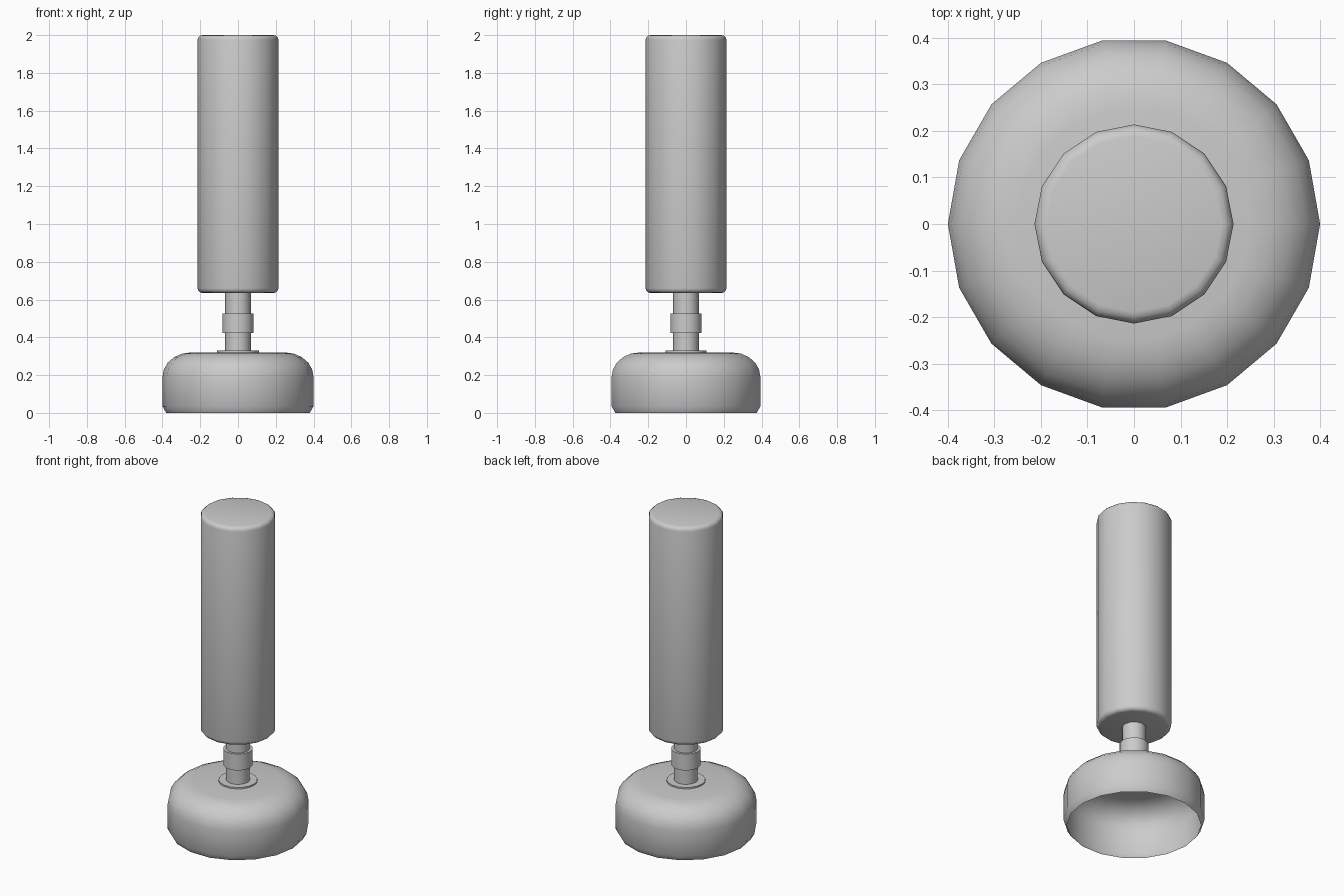
import bpy, bmesh
from math import sin, cos, pi, radians

cube = bpy.data.objects.get("Cube")
if cube:
    bpy.data.objects.remove(cube, do_unlink=True)

grey = bpy.data.materials.new("plain grey")
grey.use_nodes = True
grey.diffuse_color = (0.6, 0.6, 0.6, 1)
grey.node_tree.nodes["Principled BSDF"].inputs["Base Color"].default_value = (0.6, 0.6, 0.6, 1)


def lathe(name, profile, sides, angle, cap_bottom=True):
    """Turn a bottom-to-top (radius, height) profile around z."""
    bm = bmesh.new()
    rings = [[bm.verts.new((r * cos(2 * pi * i / sides), r * sin(2 * pi * i / sides), z))
              for i in range(sides)] for r, z in profile]
    for low, high in zip(rings, rings[1:]):
        for i in range(sides):
            j = (i + 1) % sides
            bm.faces.new((low[i], low[j], high[j], high[i]))
    bm.faces.new(rings[-1])
    if cap_bottom:
        bm.faces.new(rings[0][::-1])
    mesh = bpy.data.meshes.new(name)
    bm.to_mesh(mesh)
    bm.free()
    mesh.materials.append(grey)
    obj = bpy.data.objects.new(name, mesh)
    bpy.context.collection.objects.link(obj)
    bpy.ops.object.select_all(action="DESELECT")
    obj.select_set(True)
    bpy.context.view_layer.objects.active = obj
    bpy.ops.object.shade_smooth_by_angle(angle=radians(angle))
    return obj


def arc(r, z, width, height, start, end, steps):
    """Points of an elliptical corner, angles in degrees."""
    angles = [radians(start + (end - start) * k / steps) for k in range(steps + 1)]
    return [(r + width * cos(a), z + height * sin(a)) for a in angles]


# Hollow domed base, open underneath
lathe("base", [(0.38, 0), (0.4, 0.035)] + arc(0.25, 0.19, 0.15, 0.13, 0, 90, 5),
      18, 40, cap_bottom=False)

# Thin washer, stem and collar
lathe("washer", [(0.11, 0.315), (0.11, 0.329)], 18, 30)
lathe("stem", [(0.068, 0.315), (0.068, 0.65)], 16, 30)
lathe("collar", [(0.083, 0.423), (0.083, 0.525)], 16, 30)

# Tall handle with rounded rims
lathe("handle", arc(0.189, 0.66, 0.025, 0.025, -90, 0, 3)
      + arc(0.189, 1.975, 0.025, 0.025, 0, 90, 3), 16, 60)
